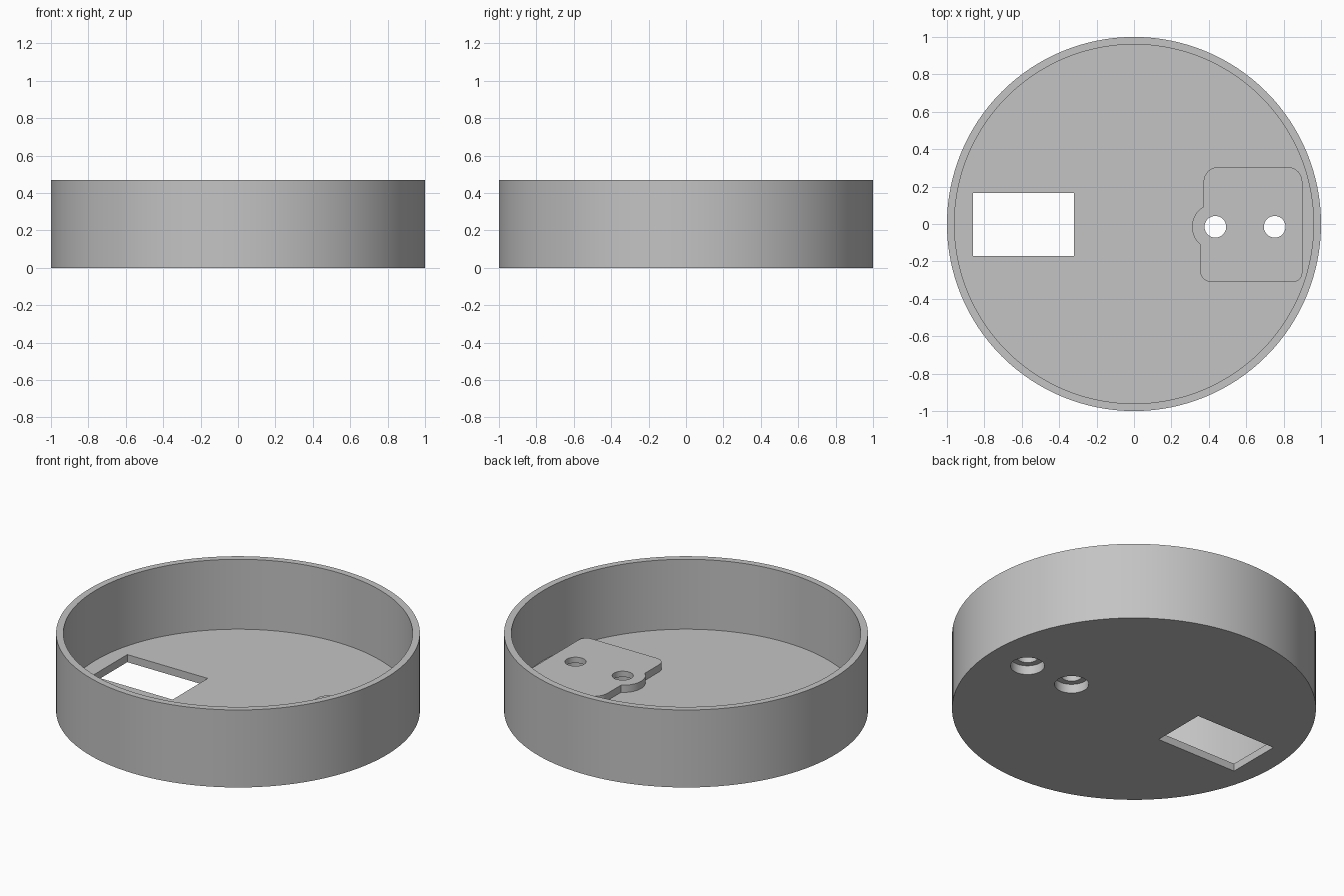
import bpy, bmesh, math
from mathutils import Vector

cube = bpy.data.objects.get("Cube")
if cube:
    bpy.data.objects.remove(cube, do_unlink=True)

HEIGHT, FLOOR, PAD_TOP = 0.47, 0.046, 0.09
HOLE_Y = -0.015

grey = bpy.data.materials.new("plain_grey")
grey.use_nodes = True
grey.diffuse_color = (0.55, 0.55, 0.55, 1)
grey.node_tree.nodes["Principled BSDF"].inputs["Base Color"].default_value = (0.55, 0.55, 0.55, 1)


def prism(name, outline, z0, z1):
    """Extrude a counter-clockwise outline from z0 to z1."""
    bm = bmesh.new()
    base = bm.faces.new([bm.verts.new((x, y, z0)) for x, y in outline])
    top = bmesh.ops.extrude_face_region(bm, geom=[base])
    verts = [g for g in top["geom"] if isinstance(g, bmesh.types.BMVert)]
    bmesh.ops.translate(bm, verts=verts, vec=(0, 0, z1 - z0))
    bmesh.ops.recalc_face_normals(bm, faces=bm.faces)
    mesh = bpy.data.meshes.new(name)
    bm.to_mesh(mesh)
    bm.free()
    mesh.materials.append(grey)
    obj = bpy.data.objects.new(name, mesh)
    bpy.context.collection.objects.link(obj)
    return obj


def circle(cx, cy, r, n):
    return [(cx + r * math.cos(math.tau * i / n), cy + r * math.sin(math.tau * i / n)) for i in range(n)]


def rounded(corners, steps=8):
    """Round each (x, y, radius) corner of a polygon with a curve."""
    pts = []
    for i, (x, y, r) in enumerate(corners):
        p = Vector((x, y))
        if r == 0:
            pts.append((x, y))
            continue
        a = (Vector(corners[i - 1][:2]) - p).normalized()
        b = (Vector(corners[(i + 1) % len(corners)][:2]) - p).normalized()
        for s in range(steps + 1):
            t = math.pi / 2 * s / steps
            q = p + a * r * (1 - math.sin(t)) + b * r * (1 - math.cos(t))
            pts.append((q.x, q.y))
    return pts


def combine(target, tool, operation):
    tool.hide_render = True
    mod = target.modifiers.new("combine", "BOOLEAN")
    mod.operation, mod.solver, mod.object = operation, "EXACT", tool
    bpy.context.view_layer.objects.active = target
    bpy.ops.object.modifier_apply(modifier=mod.name)
    bpy.data.objects.remove(tool, do_unlink=True)


# Round tray with a thin wall
tray = prism("round_tray", circle(0, 0, 1, 128), 0, HEIGHT)
combine(tray, prism("tray_hollow", circle(0, 0, 0.96, 128), FLOOR, HEIGHT + 0.1), "DIFFERENCE")

# Raised mounting pad with a round boss on its inner edge
pad = rounded([(0.9, -0.31, 0.05), (0.9, 0.305, 0.08), (0.372, 0.305, 0.08),
               (0.372, HOLE_Y, 0), (0.353, HOLE_Y, 0), (0.353, -0.31, 0.06)])
combine(tray, prism("mounting_pad", pad, FLOOR / 2, PAD_TOP), "UNION")
combine(tray, prism("pad_boss", circle(0.435, HOLE_Y, 0.125, 48), FLOOR / 2, PAD_TOP), "UNION")

# Screw holes, counterbored from below
for x in (0.435, 0.752):
    combine(tray, prism("screw_hole", circle(x, HOLE_Y, 0.058, 40), -0.1, 0.2), "DIFFERENCE")
    combine(tray, prism("counterbore", circle(x, HOLE_Y, 0.094, 40), -0.1, 0.055), "DIFFERENCE")

# Rectangular window through the floor
window = [(-0.86, -0.17), (-0.32, -0.17), (-0.32, 0.167), (-0.86, 0.167)]
combine(tray, prism("floor_window", window, -0.1, 0.2), "DIFFERENCE")

bpy.ops.object.select_all(action="DESELECT")
tray.select_set(True)
bpy.context.view_layer.objects.active = tray
bpy.ops.object.shade_smooth_by_angle(angle=math.radians(30))
